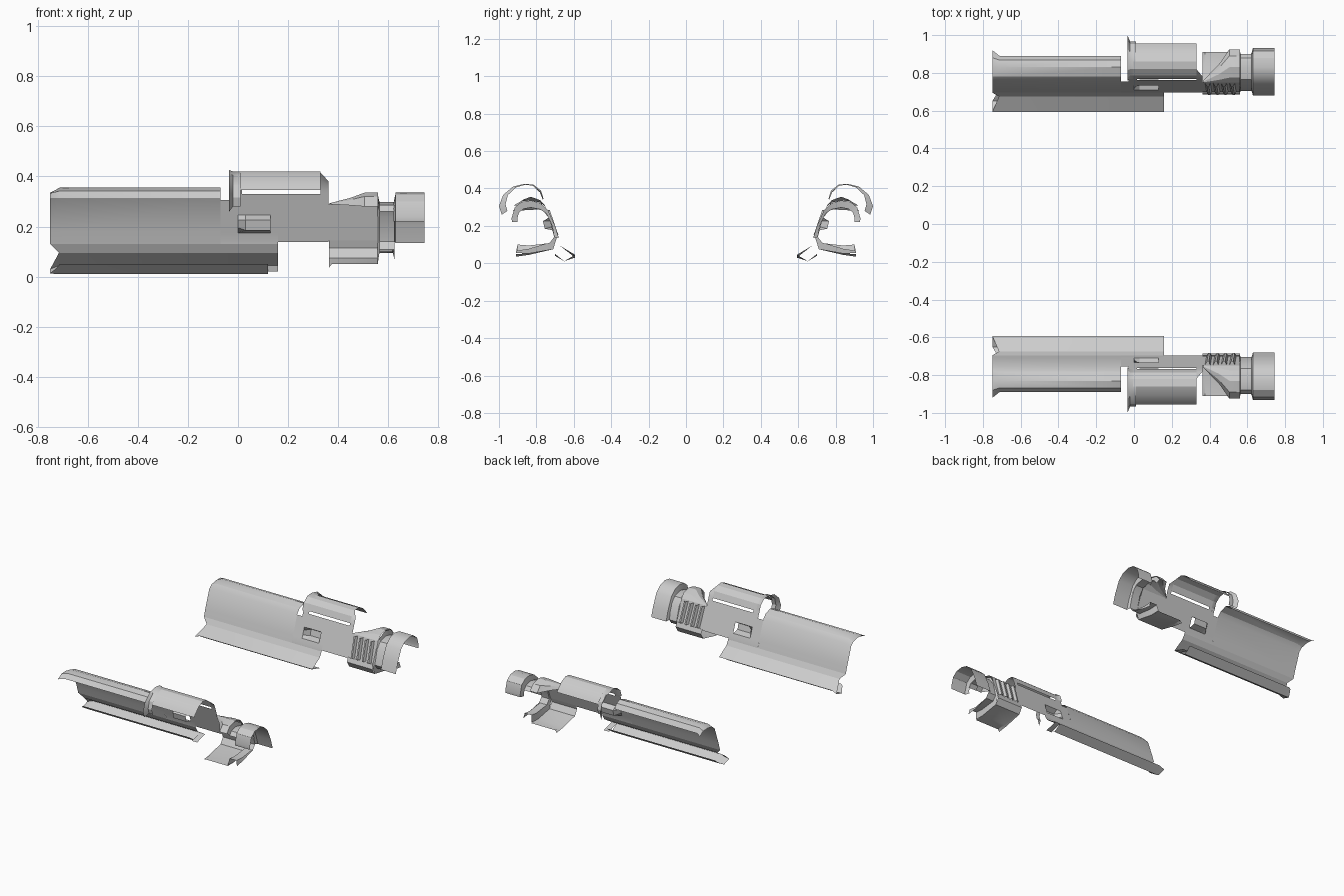
import bpy, bmesh


def wall_y(z):
    """Lean of the main wall: y for a given height."""
    return 0.70 + (z - 0.15) * 0.344


def wall(z0, z1):
    return [(wall_y(z0), z0), (wall_y(z1), z1)]


def sheet(name, stations):
    """Loft thin sheet metal through (x, [(y, z, optional dx)]) and mirror it across y."""
    bm = bmesh.new()
    rows = []
    for x, prof in stations:
        rows.append([bm.verts.new((x + (p[2] if len(p) > 2 else 0), p[0], p[1])) for p in prof])
    for a, b in zip(rows, rows[1:]):
        for i in range(len(a) - 1):
            bm.faces.new((a[i], a[i + 1], b[i + 1], b[i]))
    bmesh.ops.recalc_face_normals(bm, faces=bm.faces)
    me = bpy.data.meshes.new(name)
    bm.to_mesh(me)
    bm.free()
    ob = bpy.data.objects.new(name, me)
    bpy.context.collection.objects.link(ob)
    mod = ob.modifiers.new("mirror", 'MIRROR')
    mod.use_axis = (False, True, False)
    bpy.ops.object.select_all(action='DESELECT')
    ob.select_set(True)
    bpy.context.view_layer.objects.active = ob
    bpy.ops.object.shade_smooth_by_angle(angle=0.5)
    return ob


def prism(name, x0, x1, prof):
    return sheet(name, [(x0, prof), (x1, prof)])


# Long channel: leaning wall with curled top lip and flared mouth
upper = [(0.695, 0.13), (0.71, 0.18), (0.755, 0.31), (0.78, 0.338),
         (0.83, 0.355), (0.868, 0.342), (0.89, 0.31)]
mouth = [(0.695, 0.13), (0.71, 0.18), (0.755, 0.305), (0.78, 0.325),
         (0.83, 0.335), (0.88, 0.333), (0.92, 0.31)]
sheet("channel_wall", [(-0.75, mouth), (-0.712, upper), (-0.07, upper)])

# Folded rail along the bottom
rail = [(0.70, 0.05), (0.65, 0.01), (0.593, 0.045), (0.675, 0.095), (0.695, 0.13)]
rail_tip = [(0.70, 0.04, 0.03), (0.65, 0.012), (0.593, 0.03),
            (0.675, 0.095, 0.035), (0.695, 0.13)]
sheet("bottom_rail", [(-0.75, rail_tip), (-0.712, rail), (0.12, rail)])
prism("rail_end", 0.12, 0.16, [(0.68, 0.02)] + rail[2:])

# Middle wall, left open around the latch window
prism("middle_wall_low", -0.07, 0.16, [(0.695, 0.13)] + wall(0.145, 0.175))
prism("middle_wall_low_front", 0.16, 0.362, wall(0.138, 0.175))
prism("middle_wall_rear_of_window", -0.07, 0.0, wall(0.175, 0.245))
prism("middle_wall_front_of_window", 0.13, 0.362, wall(0.175, 0.245))
prism("middle_wall_high", -0.07, -0.03, wall(0.245, 0.305))
prism("middle_wall_top", -0.03, 0.362, wall(0.245, 0.33))

# Pressed-in latch tongue inside the window
flat = [(wall_y(z), z) for z in (0.175, 0.195, 0.225, 0.245)]
pressed = [(wall_y(0.175), 0.175), (0.755, 0.185), (0.765, 0.225), (wall_y(0.245), 0.245)]
sheet("latch_tongue", [(0.0, flat), (0.03, pressed), (0.13, pressed)])

# Raised hood, with a slot between it and the wall
hood = [(0.768, 0.346), (0.785, 0.388), (0.82, 0.415), (0.86, 0.42),
        (0.905, 0.40), (0.94, 0.365), (0.955, 0.345)]
prism("hood", -0.005, 0.33, hood)
prism("hood_bridge_rear", -0.03, 0.015, [(0.762, 0.33), (0.768, 0.346)])
sheet("hood_bridge_front", [(0.33, [(0.762, 0.33), (0.768, 0.346), (0.785, 0.388), (0.82, 0.415)]),
                            (0.362, [(0.762, 0.33), (0.766, 0.344), (0.774, 0.36), (0.782, 0.38)])])

# Flared collar on the rear edge of the hood
collar = [(0.768, 0.346), (0.785, 0.388), (0.82, 0.415), (0.86, 0.42), (0.91, 0.405),
          (0.952, 0.365), (0.965, 0.315), (0.955, 0.28)]
flare = [(0.76, 0.34), (0.775, 0.388), (0.815, 0.42), (0.862, 0.425), (0.925, 0.41),
         (0.978, 0.365), (1.0, 0.305), (0.985, 0.26)]
sheet("hood_collar", [(-0.035, flare), (-0.02, collar), (0.01, collar)])

# Wire crimp: wall, bottom wing, and an upper wing with a diagonal cut
wing = [(0.91, 0.05), (0.84, 0.052), (0.71, 0.075), (0.685, 0.115), (0.697, 0.145)]
wing_tip = [(0.91, 0.035), (0.84, 0.045)] + wing[2:]
sheet("crimp_bottom_wing", [(0.363, wing_tip), (0.375, wing), (0.56, wing)])
prism("crimp_wall", 0.362, 0.56, wall(0.145, 0.29))
crest = [(wall_y(0.29), 0.29), (0.775, 0.32), (0.83, 0.335), (0.89, 0.32), (0.925, 0.28)]


def shrink(t):
    y0, z0 = crest[0]
    return [(y0 + (y - y0) * t, z0 + (z - z0) * t) for y, z in crest]


sheet("crimp_top_wing", [(0.365, shrink(0.06)), (0.45, shrink(0.55)),
                         (0.505, crest), (0.56, crest)])

# Pressed grip ribs on the crimp wall
for i in range(4):
    x = 0.395 + i * 0.043
    edge = [(y, z, (z - 0.2) * -0.06) for y, z in wall(0.15, 0.285)]
    ridge = [(y - 0.018, z, d) for y, z, d in edge]
    sheet("crimp_rib_%d" % (i + 1), [(x - 0.014, edge), (x - 0.004, ridge),
                                     (x + 0.006, ridge), (x + 0.014, edge)])

# Narrow neck between the crimp and the end clamp
neck = [(0.90, 0.10), (0.84, 0.095), (0.73, 0.108), (0.705, 0.14), (wall_y(0.24), 0.24),
        (0.765, 0.282), (0.83, 0.297), (0.88, 0.285), (0.90, 0.26)]
step = [(0.91, 0.055), (0.84, 0.052), (0.71, 0.075), (0.69, 0.14), (wall_y(0.24), 0.24),
        (0.76, 0.30), (0.83, 0.33), (0.89, 0.318), (0.92, 0.28)]
neck_lip = [(0.905, 0.065), (0.84, 0.075)] + neck[2:]
sheet("neck", [(0.558, step), (0.565, neck), (0.618, neck), (0.625, neck_lip)])

# End clamp
clamp = [(0.68, 0.135), (0.70, 0.20), (0.738, 0.285), (0.78, 0.322), (0.83, 0.336),
         (0.88, 0.328), (0.915, 0.30), (0.933, 0.24), (0.93, 0.22)]
inner = [(0.705, 0.14), (0.715, 0.20), (0.746, 0.265), (0.78, 0.288), (0.83, 0.298),
         (0.87, 0.29), (0.893, 0.27), (0.902, 0.24), (0.90, 0.22)]
sheet("end_clamp", [(0.622, inner), (0.63, clamp), (0.745, clamp)])
